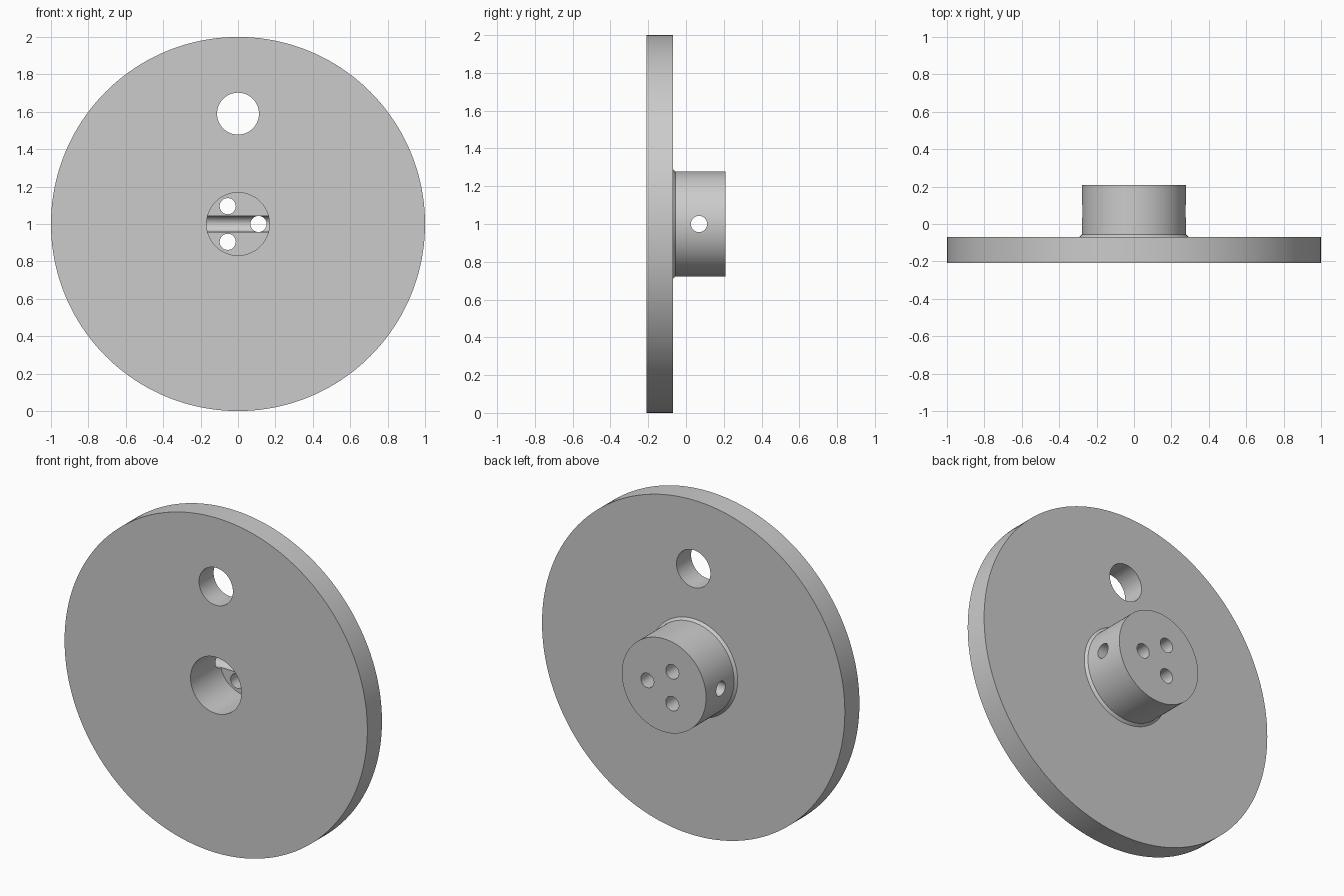
import bpy, bmesh, math
from mathutils import Matrix, Vector

if "Cube" in bpy.data.objects:
    bpy.data.objects.remove(bpy.data.objects["Cube"], do_unlink=True)

CENTRE = Vector((0, 0, 1))

grey = bpy.data.materials.new("plain_grey")
grey.use_nodes = True
colour = (0.6, 0.6, 0.6, 1)
grey.diffuse_color = colour
grey.node_tree.nodes["Principled BSDF"].inputs["Base Color"].default_value = colour


def add_object(name, bm):
    bmesh.ops.recalc_face_normals(bm, faces=bm.faces)
    mesh = bpy.data.meshes.new(name)
    bm.to_mesh(mesh)
    bm.free()
    mesh.materials.append(grey)
    obj = bpy.data.objects.new(name, mesh)
    bpy.context.collection.objects.link(obj)
    return obj


def lathe(name, profile, steps):
    """Turn (radius, y) points around the y axis and cap both open ends."""
    bm = bmesh.new()
    verts = [bm.verts.new(CENTRE + Vector((r, y, 0))) for r, y in profile]
    edges = [bm.edges.new(pair) for pair in zip(verts, verts[1:])]
    bmesh.ops.spin(bm, geom=verts + edges, cent=CENTRE, axis=(0, 1, 0),
                   angle=math.tau, steps=steps, use_duplicate=False)
    bmesh.ops.remove_doubles(bm, verts=bm.verts, dist=0.0001)
    bmesh.ops.holes_fill(bm, edges=bm.edges, sides=0)
    return add_object(name, bm)


def drill(target, name, centre, radius, length, axis):
    """Cut a round hole along the given axis."""
    bm = bmesh.new()
    turn = Matrix.Rotation(math.pi / 2, 4, axis)
    bmesh.ops.create_cone(bm, cap_ends=True, segments=64, radius1=radius, radius2=radius,
                          depth=length, matrix=Matrix.Translation(centre) @ turn)
    cutter = add_object(name, bm)
    cutter.hide_render = True
    mod = target.modifiers.new(name, "BOOLEAN")
    mod.operation = "DIFFERENCE"
    mod.solver = "EXACT"
    mod.object = cutter
    bpy.context.view_layer.objects.active = target
    bpy.ops.object.modifier_apply(modifier=mod.name)
    bpy.data.objects.remove(cutter, do_unlink=True)


# Disc, chamfered hub and blind bore in one turned profile
wheel = lathe("hub_wheel", [
    (0.168, 0.07), (0.168, -0.208), (1.0, -0.208), (1.0, -0.07),
    (0.292, -0.07), (0.278, -0.056), (0.278, 0.208)], 160)

# Crank hole through the disc
drill(wheel, "crank_hole", (0, 0, 1.59), 0.112, 1, "X")

# Three screw holes through the hub end
for i in range(3):
    a = i * math.tau / 3
    drill(wheel, "screw_hole", (0.11 * math.cos(a), 0.15, 1 + 0.11 * math.sin(a)), 0.043, 0.4, "X")

# Cross hole through the sides of the hub
drill(wheel, "cross_hole", (0, 0.069, 1), 0.043, 0.8, "Y")

# Smooth walls with sharp rims
bpy.ops.object.select_all(action="DESELECT")
wheel.select_set(True)
bpy.context.view_layer.objects.active = wheel
bpy.ops.object.shade_smooth_by_angle(angle=math.radians(30))
